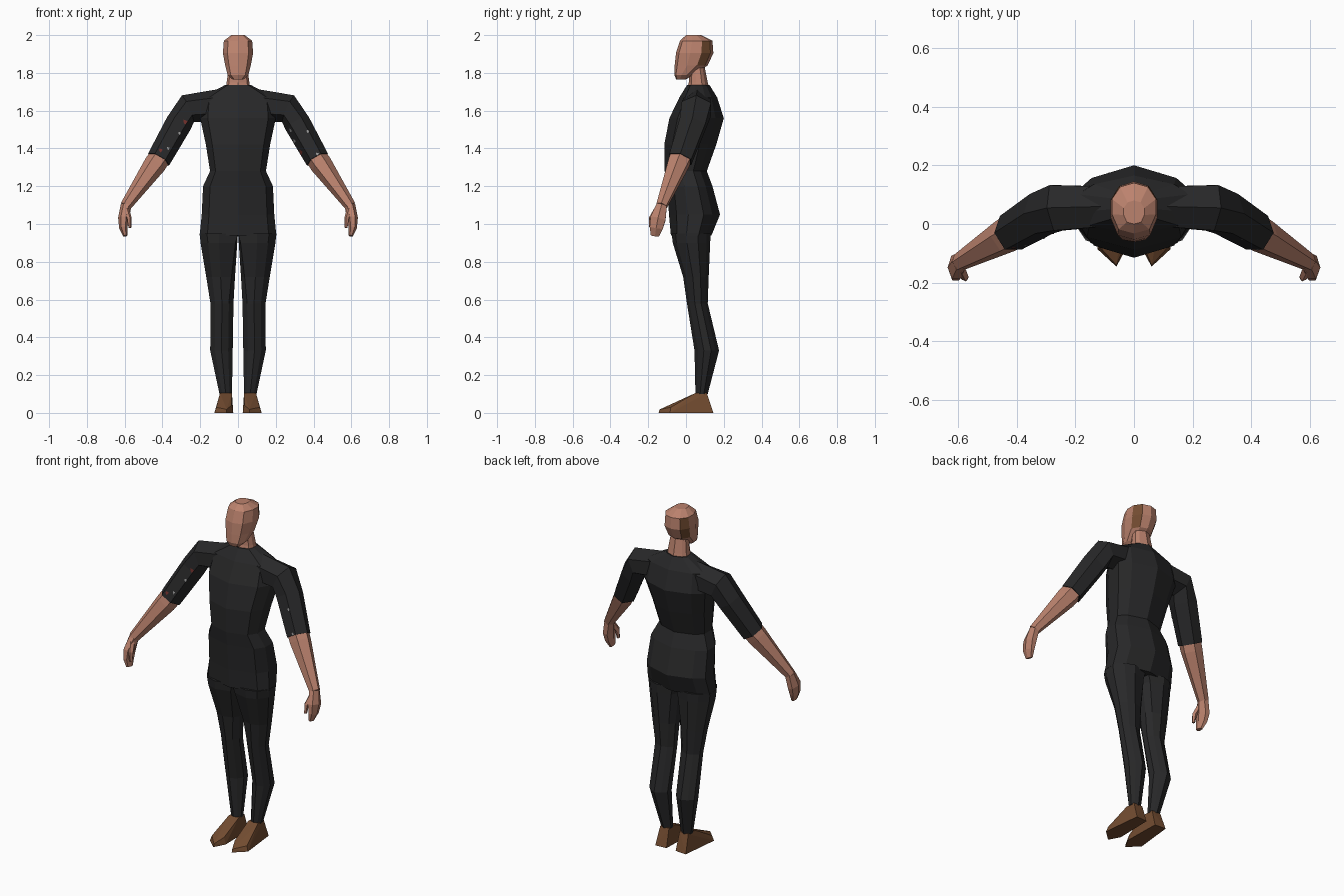
import bpy, bmesh, math
from mathutils import Vector
from mathutils.bvhtree import BVHTree

if "Cube" in bpy.data.objects:
    bpy.data.objects.remove(bpy.data.objects["Cube"])


def material(name, rgb):
    m = bpy.data.materials.new(name)
    m.diffuse_color = (*rgb, 1)
    m.use_nodes = True
    m.node_tree.nodes["Principled BSDF"].inputs["Base Color"].default_value = m.diffuse_color
    return m


SUIT = material("charcoal cloth", (0.021, 0.021, 0.022))
SKIN = material("skin", (0.50, 0.225, 0.155))
BROWN = material("brown leather", (0.17, 0.072, 0.03))
GREY = material("grey patch", (0.30, 0.30, 0.30))
RED = material("dark red patch", (0.17, 0.03, 0.025))


def finish(name, bm, *mats):
    bmesh.ops.recalc_face_normals(bm, faces=bm.faces[:])
    me = bpy.data.meshes.new(name)
    bm.to_mesh(me)
    bm.free()
    for m in mats:
        me.materials.append(m)
    ob = bpy.data.objects.new(name, me)
    bpy.context.collection.objects.link(ob)
    return ob


def loft(rings):
    """Skin a list of equal-length point rings and cap both ends."""
    bm = bmesh.new()
    vs = [[bm.verts.new(p) for p in r] for r in rings]
    n = len(vs[0])
    for a, b in zip(vs, vs[1:]):
        for i in range(n):
            j = (i + 1) % n
            bm.faces.new((a[i], a[j], b[j], b[i]))
    bm.faces.new(vs[0])
    bm.faces.new(vs[-1])
    bmesh.ops.recalc_face_normals(bm, faces=bm.faces[:])
    return bm


def level_ring(z, w, yf, yb, cx=0, k_out=0.8, k_in=0.8, inset=0.15):
    """Ten-sided body section at height z, half width w, from yf to yb."""
    d = yb - yf

    def side(s, k):
        return [(cx + s * w * k, yf + inset * d, z), (cx + s * w, yf + 0.38 * d, z),
                (cx + s * w, yf + 0.68 * d, z), (cx + s * w * k * 0.9, yb - inset * d, z)]
    return [(cx, yf, z)] + side(1, k_out) + [(cx, yb, z)] + side(-1, k_in)[::-1]


def tube(path, s, n=6):
    """Rings square to a path of (centre, height radius, depth radius), side s."""
    pts = [Vector(p[0]) for p in path]
    rings = []
    for i, (c, ru, rv) in enumerate(path):
        t = (pts[min(i + 1, len(pts) - 1)] - pts[max(i - 1, 0)]).normalized()
        v = Vector((0, 1, 0))
        v = (v - t * v.dot(t)).normalized()
        u = v.cross(t)
        ring = []
        for j in range(n):
            a = 2 * math.pi * j / n
            p = pts[i] + u * ru * math.cos(a) + v * rv * math.sin(a) * 1.12
            ring.append((s * p.x, p.y, p.z))
        rings.append(ring)
    return loft(rings)


# Torso, from hips to collar
finish("torso", loft([level_ring(*r) for r in [
    (0.94, 0.203, -0.08, 0.135), (1.05, 0.192, -0.09, 0.18), (1.20, 0.185, -0.10, 0.14),
    (1.28, 0.148, -0.113, 0.11), (1.42, 0.17, -0.115, 0.16), (1.56, 0.20, -0.088, 0.20),
    (1.67, 0.19, -0.035, 0.165), (1.735, 0.07, 0.005, 0.125)]]), SUIT)

# Neck
finish("neck", loft([level_ring(*r) for r in [
    (1.71, 0.066, 0.005, 0.125), (1.75, 0.06, 0.015, 0.115), (1.85, 0.046, 0.02, 0.095)]]), SKIN)

# Head, with brown panels on the rear of both sides
bm = loft([level_ring(*r, 0, 0.7, 0.7, 0.08) for r in [
    (1.766, 0.03, -0.052, 0.0), (1.79, 0.055, -0.062, 0.04), (1.84, 0.068, -0.06, 0.115),
    (1.905, 0.08, -0.053, 0.145), (1.97, 0.075, -0.032, 0.140), (2.0, 0.035, 0.0, 0.08)]])
for f in bm.faces:
    c = f.calc_center_median()
    if abs(f.normal.x) > 0.45 and c.y > 0.085 and 1.85 < c.z < 1.975:
        f.material_index = 1
finish("head", bm, SKIN, BROWN)

# Spots on the sleeves: x, z, size, material
SPOTS = [(-0.28, 1.54, 0.014, RED), (-0.31, 1.48, 0.010, GREY), (-0.37, 1.40, 0.009, GREY),
         (-0.41, 1.39, 0.012, RED), (0.28, 1.495, 0.014, GREY), (0.30, 1.44, 0.013, GREY),
         (0.335, 1.38, 0.018, RED), (0.37, 1.49, 0.010, GREY), (0.42, 1.37, 0.010, GREY)]

for s, tag in ((-1, "left"), (1, "right")):
    # Trouser leg
    finish(tag + "_leg", loft([
        level_ring(z, (xo - xi) / 2, yf, yb, s * (xo + xi) / 2,
                   ko if s > 0 else ki, ki if s > 0 else ko, ins)
        for z, xi, xo, yf, yb, ko, ki, ins in [
            (0.95, 0.0, 0.203, -0.076, 0.13, 0.62, 1.0, 0.1),
            (0.90, 0.004, 0.198, -0.07, 0.128, 0.6, 0.9, 0.1),
            (0.72, 0.016, 0.168, -0.015, 0.12, 0.6, 0.75, 0.12),
            (0.58, 0.024, 0.146, 0.005, 0.115, 0.6, 0.6, 0.12),
            (0.33, 0.028, 0.147, 0.045, 0.175, 0.6, 0.6, 0.15),
            (0.10, 0.032, 0.098, 0.05, 0.115, 0.6, 0.6, 0.15)]]), SUIT)

    # Shoe
    bm = bmesh.new()
    for x, y, z in [(0.032, 0.05, 0.105), (0.095, 0.05, 0.105), (0.035, 0.11, 0.105),
                    (0.092, 0.11, 0.105), (0.03, 0.14, 0), (0.10, 0.145, 0),
                    (0.025, -0.08, 0), (0.125, -0.085, 0), (0.06, -0.145, 0),
                    (0.06, -0.14, 0.018), (0.035, -0.08, 0.04), (0.115, -0.08, 0.03),
                    (0.055, 0.0, 0.078), (0.085, 0.0, 0.075)]:
        bm.verts.new((s * x, y, z))
    bmesh.ops.convex_hull(bm, input=bm.verts[:])
    finish(tag + "_shoe", bm, BROWN)

    # Sleeve
    bm = tube([((0.09, 0.06, 1.63), 0.085, 0.07), ((0.265, 0.055, 1.61), 0.078, 0.08),
               ((0.315, 0.035, 1.53), 0.07, 0.072), ((0.42, -0.03, 1.342), 0.064, 0.062)], s)
    tree = BVHTree.FromBMesh(bm)
    finish(tag + "_sleeve", bm, SUIT)

    # Painted spots laid on the sleeve
    for i, (x, z, r, m) in enumerate(SPOTS):
        if x * s < 0:
            continue
        hit, nor, _, _ = tree.ray_cast(Vector((x, -1, z)), Vector((0, 1, 0)))
        if hit is None:
            continue
        if nor.y > 0:
            nor = -nor
        u = nor.orthogonal().normalized()
        v = nor.cross(u)
        pb = bmesh.new()
        pb.faces.new([pb.verts.new(hit + nor * 0.002 + (u * math.cos(a) + v * math.sin(a))
                                   * r * (1 if j % 2 else 0.65))
                      for j, a in enumerate(math.tau * q / 7 for q in range(7))])
        plate = finish(f"{tag}_sleeve_spot_{i}", pb, m)
        if plate.data.polygons[0].normal.dot(nor) < 0:
            plate.data.flip_normals()

    # Forearm and hand
    finish(tag + "_forearm", tube([
        ((0.415, -0.027, 1.352), 0.058, 0.056), ((0.44, -0.042, 1.315), 0.059, 0.054),
        ((0.595, -0.13, 1.095), 0.030, 0.028)], s), SKIN)
    finish(tag + "_hand", tube([
        ((0.592, -0.128, 1.10), 0.029, 0.028), ((0.607, -0.148, 1.03), 0.028, 0.042),
        ((0.607, -0.158, 0.98), 0.022, 0.036), ((0.597, -0.165, 0.937), 0.011, 0.022)], s), SKIN)
    finish(tag + "_thumb", tube([
        ((0.59, -0.15, 1.075), 0.016, 0.018), ((0.576, -0.18, 1.03), 0.013, 0.015),
        ((0.573, -0.185, 0.98), 0.008, 0.009)], s, 5), SKIN)
